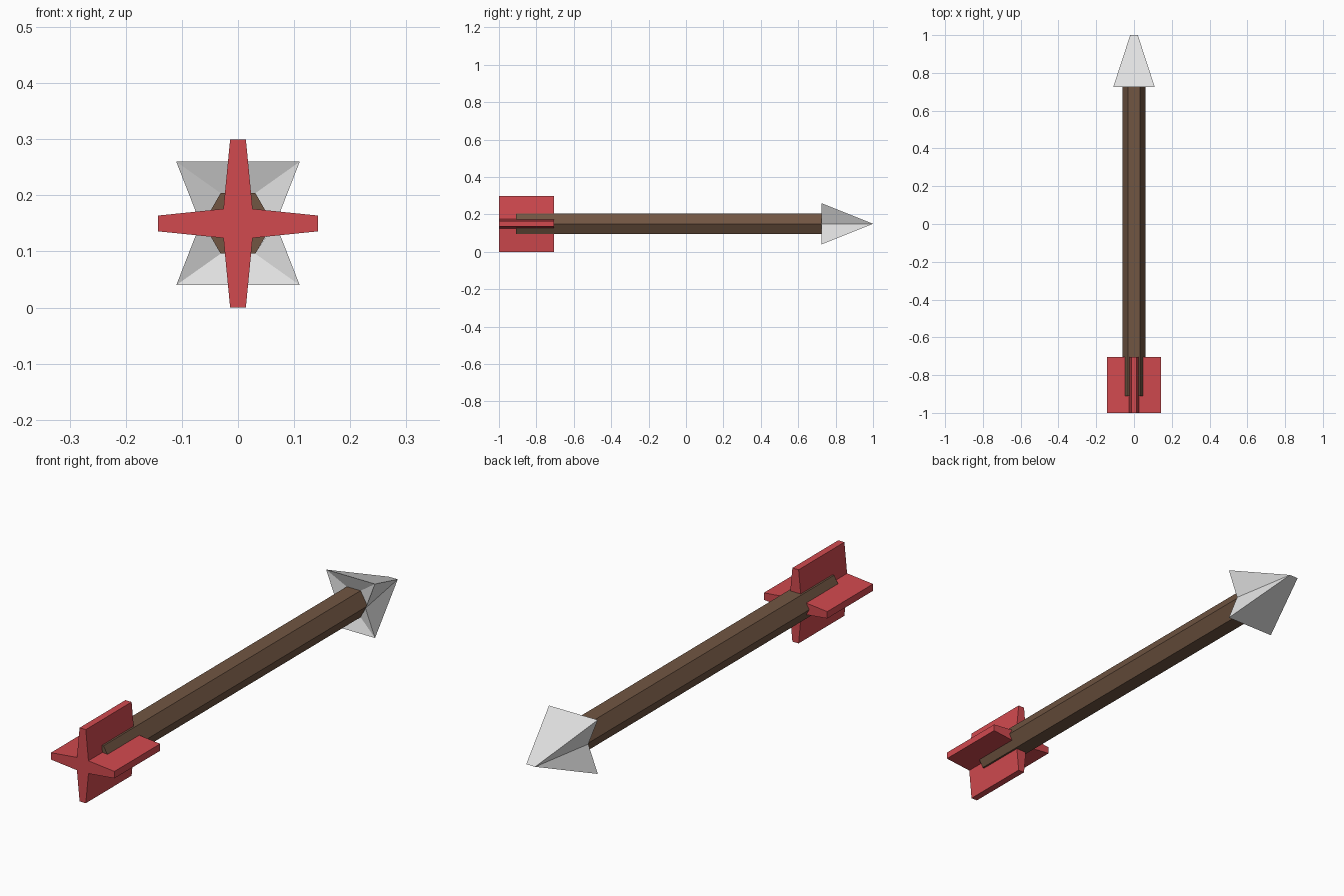
import bpy
import bmesh

cube = bpy.data.objects.get("Cube")
if cube:
    bpy.data.objects.remove(cube, do_unlink=True)

AXIS_Z = 0.15  # height of the arrow's centre line


def material(name, rgb):
    mat = bpy.data.materials.new(name)
    mat.use_nodes = True
    mat.diffuse_color = (*rgb, 1)
    bsdf = next(n for n in mat.node_tree.nodes if n.type == 'BSDF_PRINCIPLED')
    bsdf.inputs["Base Color"].default_value = (*rgb, 1)
    return mat


def loft(name, sections, mat, caps=True):
    """Bridge closed (x, z) outlines placed at successive y positions."""
    bm = bmesh.new()
    rings = [[bm.verts.new((x, y, z + AXIS_Z)) for x, z in outline]
             for y, outline in sections]
    count = len(rings[0])
    for a, b in zip(rings, rings[1:]):
        for i in range(count):
            j = (i + 1) % count
            bm.faces.new((a[i], a[j], b[j], b[i]))
    if caps:
        bm.faces.new(rings[0])
        bm.faces.new(rings[-1])
    bmesh.ops.remove_doubles(bm, verts=bm.verts, dist=0.0001)
    bmesh.ops.recalc_face_normals(bm, faces=bm.faces)
    mesh = bpy.data.meshes.new(name)
    bm.to_mesh(mesh)
    bm.free()
    mesh.materials.append(mat)
    obj = bpy.data.objects.new(name, mesh)
    bpy.context.collection.objects.link(obj)
    return obj


def six_sided(side_x, corner_x, corner_z):
    """Outline with a point on each side and two corners above and below."""
    return [(side_x, 0), (corner_x, corner_z), (-corner_x, corner_z),
            (-side_x, 0), (-corner_x, -corner_z), (corner_x, -corner_z)]


wood = material("dark brown wood", (0.165, 0.092, 0.055))
red = material("red feather", (0.64, 0.068, 0.078))
steel = material("light grey steel", (0.76, 0.76, 0.76))

# Hexagonal shaft
hexagon = six_sided(0.062, 0.031, 0.054)
loft("shaft", [(-0.91, hexagon), (0.745, hexagon)], wood)

# Arrowhead: recessed back, notched sides, flat chisel tip
loft("arrowhead", [(0.745, hexagon),
                   (0.725, six_sided(0.067, 0.11, 0.11)),
                   (1.0, six_sided(0.02, 0.02, 0.0))], steel, caps=False)

# Fletching: four tapered vanes forming a cross
ROOT, TIP = 0.026, 0.014
cross = []
for ux, uz, reach in ((1, 0, 0.143), (0, 1, 0.15), (-1, 0, 0.143), (0, -1, 0.15)):
    for along, across in ((reach, -TIP), (reach, TIP), (ROOT, ROOT)):
        cross.append((ux * along - uz * across, uz * along + ux * across))
loft("fletching", [(-1.0, cross), (-0.705, cross)], red)
